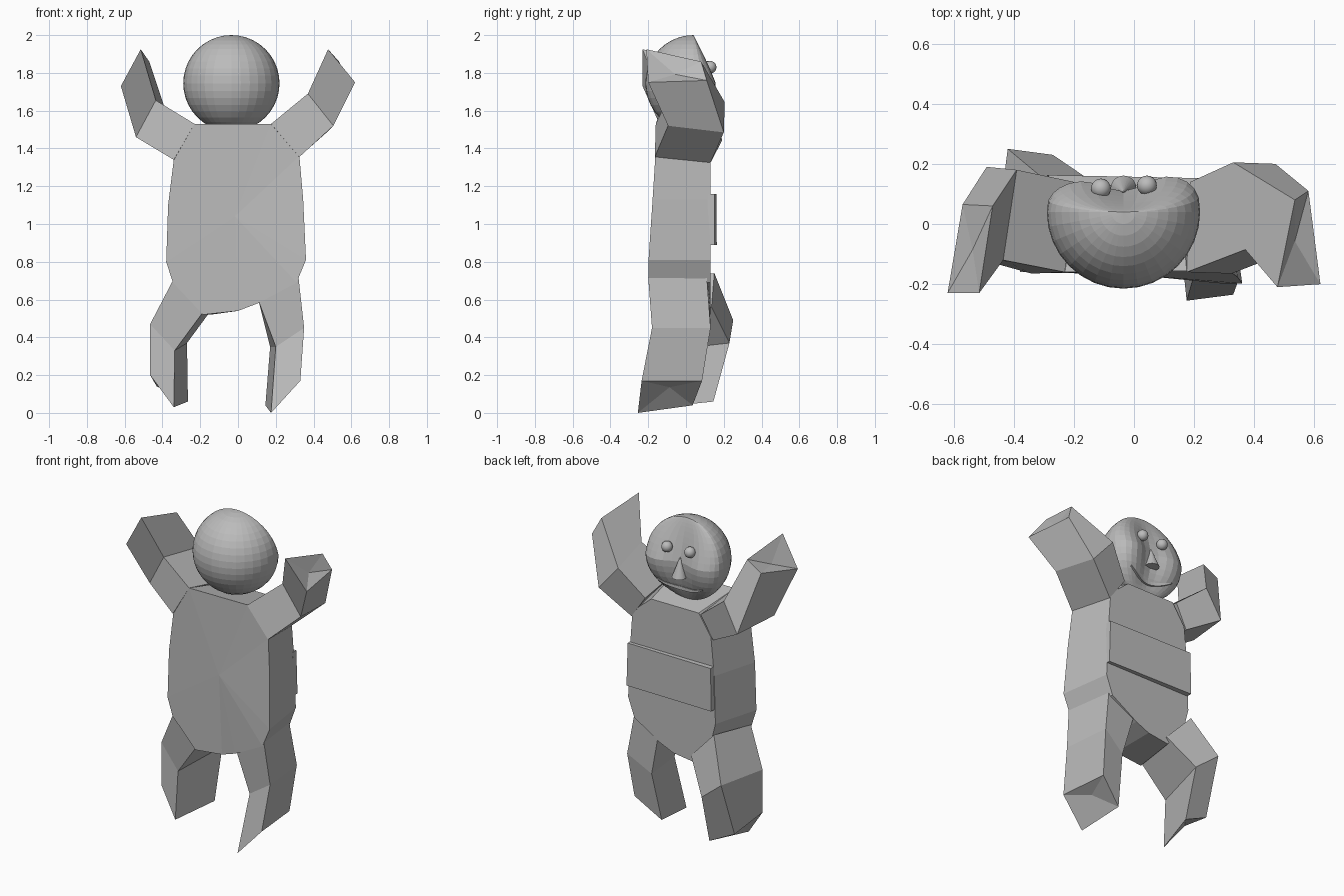
import bpy, bmesh, math
from mathutils import Vector

old = bpy.data.objects.get("Cube")
if old:
    bpy.data.objects.remove(old, do_unlink=True)

GREY = (0.5, 0.5, 0.5, 1)
grey = bpy.data.materials.new("plain grey")
grey.use_nodes = True
grey.diffuse_color = GREY
grey.node_tree.nodes["Principled BSDF"].inputs["Base Color"].default_value = GREY


def finish(name, bm, smooth=None):
    bmesh.ops.recalc_face_normals(bm, faces=bm.faces)
    mesh = bpy.data.meshes.new(name)
    bm.to_mesh(mesh)
    bm.free()
    mesh.materials.append(grey)
    obj = bpy.data.objects.new(name, mesh)
    bpy.context.collection.objects.link(obj)
    if smooth:
        bpy.ops.object.select_all(action='DESELECT')
        obj.select_set(True)
        bpy.context.view_layer.objects.active = obj
        bpy.ops.object.shade_smooth_by_angle(angle=math.radians(smooth))
    return obj


def skin(name, rings, hollow=0.0):
    """Join matching rings of points, with end caps; the last cap may be sunk."""
    bm = bmesh.new()
    loops = [[bm.verts.new(p) for p in ring] for ring in rings]
    count = len(loops[0])
    for a, b in zip(loops, loops[1:]):
        for i in range(count):
            j = (i + 1) % count
            bm.faces.new((a[i], a[j], b[j], b[i]))
    start, end = bm.faces.new(loops[0]), bm.faces.new(loops[-1])
    bmesh.ops.poke(bm, faces=[start])
    if hollow:
        mid = [sum((Vector(p) for p in r), Vector()) / count for r in rings[-2:]]
        tip = bmesh.ops.poke(bm, faces=[end])["verts"][0]
        tip.co += (mid[0] - mid[1]).normalized() * hollow
    return finish(name, bm)


# Torso: slab cut to the body outline, narrower towards the face side
outline = [(-.23, 1.53), (.175, 1.53), (.325, 1.36), (.345, 1.13), (.36, .81),
           (.31, .69), (.105, .58), (0, .54), (-.185, .52), (-.345, .69),
           (-.38, .8), (-.37, 1.1), (-.34, 1.34)]


def narrow(x):
    return x * (.87 if x > 0 else .78)


skin("torso", [[(x, -.16 - .18 * max(x, 0) * (1.4 - z), z) for x, z in outline],
               [(narrow(x), .13, z - (.06 if z > 1.5 else 0)) for x, z in outline]])

# Waist band on the face side
band = [(-.29, .89), (.31, .89), (.302, 1.16), (-.285, 1.16)]
skin("waist_band", [[(x, y - .02 * x, z) for x, z in band] for y in (.12, .157)])

# Limbs: rings of inner back, outer back, outer front, inner front corners
limbs = {
    "left_arm": [
        [(.187, .14, 1.47), (.29, .13, 1.325), (.325, -.165, 1.355), (.175, -.16, 1.53)],
        [(.33, .205, 1.645), (.47, .2, 1.485), (.505, -.095, 1.52), (.37, -.085, 1.69)],
        [(.535, .08, 1.86), (.58, .11, 1.76), (.62, -.2, 1.75), (.477, -.21, 1.925)]],
    "right_arm": [
        [(-.2, .14, 1.47), (-.28, .13, 1.325), (-.34, -.165, 1.34), (-.23, -.16, 1.53)],
        [(-.39, .18, 1.62), (-.49, .19, 1.44), (-.54, -.11, 1.46), (-.435, -.12, 1.655)],
        [(-.47, .06, 1.86), (-.57, .065, 1.8), (-.62, -.23, 1.73), (-.515, -.23, 1.925)]],
    "left_leg": [
        [(.11, .125, .6), (.28, .11, .72), (.32, -.2, .72), (.11, -.17, .59)],
        [(.17, .1, .35), (.32, .13, .45), (.35, -.18, .45), (.2, -.17, .35)],
        [(.145, .035, .04), (.3, .085, .17), (.33, -.235, .17), (.175, -.255, 0)]],
    "right_leg": [
        [(-.13, .135, .56), (-.3, .15, .74), (-.345, -.155, .7), (-.18, -.155, .54)],
        [(-.27, .23, .37), (-.42, .25, .49), (-.465, -.1, .47), (-.335, -.12, .33)],
        [(-.265, .145, .06), (-.43, .13, .14), (-.465, -.1, .2), (-.34, -.14, .03)]],
}
for name, rings in limbs.items():
    skin(name, rings, hollow=0.04)

# Head: round behind, pressed into a shallow dished face
centre = Vector((-.035, .04, 1.745))
radius = .255


def face_depth(dx, dz):
    width = math.sqrt(max(radius ** 2 - dz ** 2, 1e-8))
    u = min(abs(dx) / width, 1)
    t = min(abs(dz) / radius, 1)
    fall = (1 - t) ** .8 if dz > 0 else 1 - t * t
    dish = 1 - .5 * math.exp(-(dx / .11) ** 2)
    return .138 * (1 + .5 * dx) * fall * (1 - u * u) ** .35 * dish


bm = bmesh.new()
bmesh.ops.create_uvsphere(bm, u_segments=32, v_segments=20, radius=radius)
for v in bm.verts:
    if v.co.y > 1e-5:
        v.co.y = face_depth(v.co.x, v.co.z)
    v.co += centre
finish("head", bm)

# Eyes
for name, x, y in (("left_eye", .043, .128), ("right_eye", -.11, .118)):
    bm = bmesh.new()
    bmesh.ops.create_uvsphere(bm, u_segments=20, v_segments=12, radius=.033)
    bmesh.ops.translate(bm, verts=bm.verts, vec=(x, y, 1.83))
    finish(name, bm, 40)

# Nose: upright cone leaning back against the face
bm = bmesh.new()
bmesh.ops.create_cone(bm, cap_ends=True, segments=20, radius1=.043,
                      radius2=.002, depth=.12)
for v in bm.verts:
    v.co += Vector((-.035, .118 - .08 * (v.co.z + .06), 1.715))
finish("nose", bm, 40)

# Mouth: thin smiling crescent following the face
rings = []
steps = 16
for i in range(steps + 1):
    s = 2 * i / steps - 1
    dx = .155 * s
    dz = -.178 + .04 * s * s
    y = centre.y + face_depth(dx, dz)
    half = .002 + .009 * (1 - s * s)
    x, z = centre.x + dx, centre.z + dz
    rings.append([(x, y - .02, z - half), (x, y + .008, z - half),
                  (x, y + .008, z + half), (x, y - .02, z + half)])
skin("mouth", rings)
